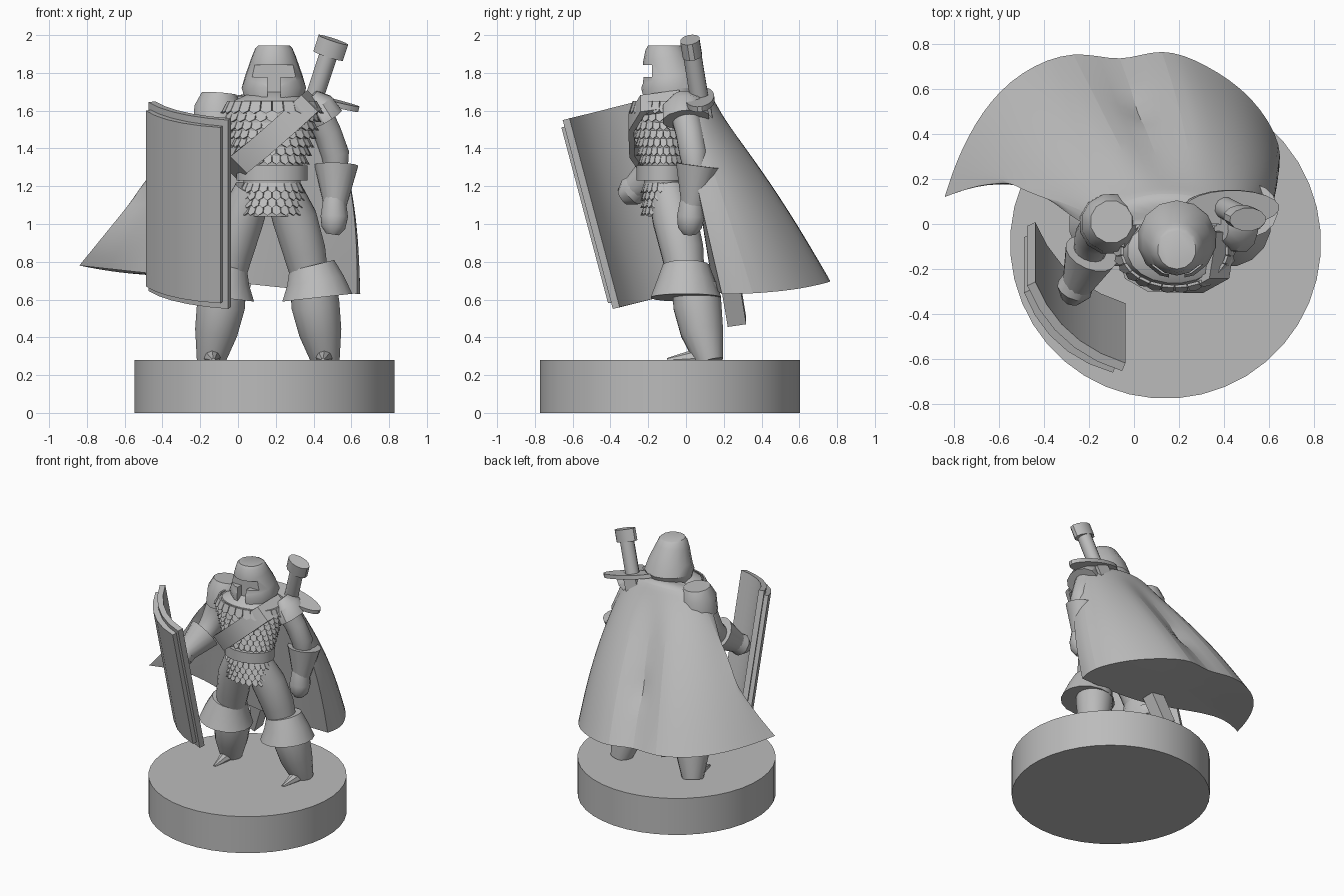
import bpy, bmesh, math
from mathutils import Vector

cube = bpy.data.objects.get("Cube")
if cube:
    bpy.data.objects.remove(cube, do_unlink=True)

grey = bpy.data.materials.new("plain grey")
grey.use_nodes = True
GREY = (0.5, 0.5, 0.5, 1)
grey.diffuse_color = GREY
grey.node_tree.nodes["Principled BSDF"].inputs["Base Color"].default_value = GREY


def finish(name, bm, smooth=True):
    bmesh.ops.recalc_face_normals(bm, faces=bm.faces[:])
    mesh = bpy.data.meshes.new(name)
    bm.to_mesh(mesh)
    bm.free()
    mesh.materials.append(grey)
    ob = bpy.data.objects.new(name, mesh)
    bpy.context.collection.objects.link(ob)
    if smooth:
        bpy.ops.object.select_all(action='DESELECT')
        ob.select_set(True)
        bpy.context.view_layer.objects.active = ob
        bpy.ops.object.shade_smooth_by_angle(angle=math.radians(35))
    return ob


def skin(bm, rings):
    """Join closed rings of points and cap both ends."""
    loops = [[bm.verts.new(p) for p in ring] for ring in rings]
    for a, b in zip(loops, loops[1:]):
        for k in range(len(a)):
            n = (k + 1) % len(a)
            bm.faces.new((a[k], a[n], b[n], b[k]))
    bm.faces.new(loops[0])
    bm.faces.new(loops[-1])


def loft(name, rings, sides=16, squash=1.0, mirror=False):
    """Closed tube through rings of (x, y, z, radius)."""
    bm = bmesh.new()
    pts = [Vector(((0.32 - r[0]) if mirror else r[0], r[1], r[2])) for r in rings]
    loops = []
    for i, p in enumerate(pts):
        t = (pts[min(i + 1, len(pts) - 1)] - pts[max(i - 1, 0)]).normalized()
        u = t.cross(Vector((0, 1, 0))).normalized()
        v = t.cross(u) * squash
        loops.append([p + rings[i][3] * (u * math.cos(a) + v * math.sin(a))
                      for a in (math.tau * (k + 0.5) / sides for k in range(sides))])
    skin(bm, loops)
    return finish(name, bm)


def sheet(name, rows, thickness):
    """Plate over a grid of points."""
    bm = bmesh.new()
    grid = [[bm.verts.new(p) for p in row] for row in rows]
    for a, b in zip(grid, grid[1:]):
        for k in range(len(a) - 1):
            bm.faces.new((a[k], a[k + 1], b[k + 1], b[k]))
    bm.normal_update()
    bmesh.ops.solidify(bm, geom=bm.faces[:], thickness=thickness)
    return finish(name, bm)


# Round base
loft("base", [(0.14, -0.085, 0, 0.69), (0.14, -0.085, 0.28, 0.69)], 40)

# Legs, cuffs and feet
for side, flip in (("left", False), ("right", True)):
    loft(side + "_thigh", [(0.24, -0.1, 1.18, 0.1), (0.3, -0.06, 1.03, 0.12),
                           (0.35, -0.02, 0.86, 0.115), (0.38, 0, 0.72, 0.1)], mirror=flip)
    loft(side + "_boot_cuff", [(0.39, 0, 0.78, 0.125), (0.41, 0, 0.7, 0.155),
                               (0.42, 0, 0.61, 0.19)], mirror=flip)
    loft(side + "_shin", [(0.4, 0.05, 0.68, 0.125), (0.41, 0.06, 0.57, 0.13),
                          (0.435, 0.085, 0.43, 0.115), (0.465, 0.125, 0.27, 0.075)], mirror=flip)
    loft(side + "_foot", [(0.46, 0.12, 0.3, 0.05), (0.455, 0.03, 0.29, 0.042),
                          (0.45, -0.1, 0.28, 0.01)], 8, mirror=flip)

# Torso and belt
CX, CY, SQUASH = 0.18, -0.12, 0.68
loft("torso", [(CX, CY, 1.04, 0.12), (CX, CY, 1.2, 0.15), (CX, CY, 1.3, 0.16),
               (CX, CY, 1.45, 0.2), (CX, CY, 1.58, 0.24), (CX, CY, 1.65, 0.21),
               (CX, CY, 1.7, 0.1)], 20, SQUASH)
loft("belt", [(CX, CY, 1.23, 0.19), (CX, CY, 1.31, 0.19)], 20, 0.75)


# Overlapping armour scales
def scale_rows(name, low, high, step, count):
    bm = bmesh.new()
    for row in range(int((high - low) / step + 1.5)):
        z = low + row * step
        r = 0.145 + max(0, z - 1.27) * 0.27
        for k in range(count):
            mid = math.tau * (k + 0.5 * (row % 2)) / count
            half = math.pi / count * 0.92
            outline = ((-half, 0, 0.03), (half, 0, 0.03), (half, 0.025, -0.02),
                       (0, 0.035, -0.035), (-half, 0.025, -0.02))
            face = bm.faces.new([bm.verts.new((CX + (r + dr) * math.cos(mid + da),
                                               CY + (r + dr) * SQUASH * math.sin(mid + da),
                                               z + dz)) for da, dr, dz in outline])
            ext = bmesh.ops.extrude_face_region(bm, geom=[face])
            inward = Vector((-math.cos(mid), -math.sin(mid), 0)) * 0.012
            bmesh.ops.translate(bm, vec=inward, verts=[
                v for v in ext["geom"] if isinstance(v, bmesh.types.BMVert)])
    finish(name, bm, False)


scale_rows("chest_scales", 1.35, 1.62, 0.045, 26)
scale_rows("skirt_scales", 1.08, 1.2, 0.04, 22)

# Diagonal chest strap
path = [(-0.02, -0.08, 1.29), (0.02, -0.22, 1.33), (0.11, -0.27, 1.4),
        (0.26, -0.275, 1.53), (0.36, -0.22, 1.62), (0.39, -0.03, 1.645)]
across = Vector((-0.044, 0, 0.044))
sheet("chest_strap", [[Vector(p) - across, Vector(p) + across] for p in path], 0.03)

# Helmet with a T-shaped visor opening
helmet = loft("helmet", [(0.19, -0.085, 1.61, 0.14), (0.19, -0.07, 1.72, 0.175),
                         (0.19, -0.085, 1.78, 0.155), (0.19, -0.11, 1.88, 0.12),
                         (0.19, -0.115, 1.93, 0.1), (0.19, -0.115, 1.945, 0.085)], 14)
bm = bmesh.new()
for x, z, w, h in ((0.19, 1.81, 0.24, 0.065), (0.19, 1.72, 0.07, 0.16)):
    made = bmesh.ops.create_cube(bm, size=1)["verts"]
    bmesh.ops.scale(bm, vec=(w, 0.12, h), verts=made)
    bmesh.ops.translate(bm, vec=(x, -0.24, z), verts=made)
cutter = finish("visor_cutter", bm, False)
cutter.hide_render = True
cutter.hide_set(True)
cut = helmet.modifiers.new("visor", 'BOOLEAN')
cut.operation = 'DIFFERENCE'
cut.object = cutter
cut.use_self = True

# Left arm, hanging down
loft("left_upper_arm", [(0.41, -0.01, 1.61, 0.08), (0.475, 0.02, 1.48, 0.075),
                        (0.515, 0.04, 1.37, 0.075), (0.52, 0.05, 1.28, 0.062)])
loft("left_pauldron", [(0.385, -0.015, 1.675, 0.045), (0.425, -0.01, 1.63, 0.085),
                       (0.47, 0, 1.555, 0.095)], 12, 1.35)
loft("left_gauntlet", [(0.52, 0.062, 1.31, 0.118), (0.515, 0.035, 1.1, 0.062)])
loft("left_fist", [(0.51, 0.03, 1.14, 0.06), (0.51, 0.025, 1.04, 0.075),
                   (0.505, 0.02, 0.98, 0.065), (0.5, 0.02, 0.945, 0.035)], 12)

# Right arm, bent towards the shield
loft("right_upper_arm", [(-0.1, 0, 1.6, 0.11), (-0.14, -0.02, 1.47, 0.1),
                         (-0.18, -0.06, 1.35, 0.085), (-0.2, -0.13, 1.28, 0.07)])
loft("right_pauldron", [(-0.1, 0.01, 1.69, 0.095), (-0.105, 0.005, 1.62, 0.13),
                        (-0.11, 0, 1.5, 0.135)], 12)
loft("right_gauntlet", [(-0.19, -0.13, 1.3, 0.12), (-0.25, -0.27, 1.19, 0.07)])
loft("right_fist", [(-0.24, -0.24, 1.21, 0.07), (-0.265, -0.29, 1.17, 0.08),
                    (-0.28, -0.335, 1.14, 0.045)], 12)

# Curved two-layer shield
chord = Vector((0.2, -0.18, -0.045))
axis = Vector((0, -0.13, 0.49))
out = Vector((-0.68, -0.71, -0.19))
middle = Vector((-0.255, -0.322, 1.1))
for name, size, lift in (("shield_back", 1.0, 0.0), ("shield_face", 0.93, 0.04)):
    sheet(name, [[middle + chord * u * size + axis * v * (size + 0.02)
                  + out * (0.065 * (1 - u * u) + lift - 0.025)
                  for u in (-1, -0.6, -0.2, 0.2, 0.6, 1)] for v in (-1, 1)], -0.04)

# Sword carried across the back
pommel = Vector((0.505, 0.02, 1.975))
along = Vector((-0.33, 0.165, -1)).normalized()


def sword_part(name, spans, sides, squash=1.0):
    loft(name, [(*(pommel + along * d), r) for d, r in spans], sides, squash)


sword_part("sword_pommel", [(0, 0.085), (0.09, 0.085)], 12, 0.62)
sword_part("sword_grip", [(0.08, 0.05), (0.36, 0.05)], 12)
loft("scabbard", [(0.39, 0.075, 1.65, 0.075), (-0.06, 0.27, 0.48, 0.07)], 4)
loft("sword_guard", [(0.43, 0.075, 1.645, 0.215), (0.437, 0.072, 1.673, 0.215)], 20, 0.36)

# Heavy closed cape: outer curve of the hem, then its front edge
hem = [(-0.84, 0.12, 0.78), (-0.79, 0.28, 0.77), (-0.68, 0.5, 0.75), (-0.51, 0.68, 0.73),
       (-0.26, 0.78, 0.72), (-0.06, 0.71, 0.71), (0.12, 0.79, 0.7), (0.32, 0.71, 0.68),
       (0.53, 0.57, 0.65), (0.67, 0.34, 0.63), (0.63, 0.19, 0.63),
       (0.25, 0.14, 0.66), (-0.1, 0.13, 0.7), (-0.57, 0.27, 0.75)]
BACK = 11


def collar(a, b, z, rise):
    ring = []
    for k in range(BACK):
        t = math.radians(185 - 19 * k)
        ring.append(Vector((0.15 + a * math.cos(t), b * math.sin(t), z + rise * math.sin(t))))
    return ring + [Vector((0.15 + a * s, 0, z)) for s in (0.5, 0, -0.5)]


shoulder = collar(0.37, 0.17, 1.55, 0.07)
rows = [collar(0.17, 0.09, 1.68, 0.02), collar(0.29, 0.14, 1.64, 0.04), shoulder]
for t in (0.25, 0.5, 0.75, 1):
    swell = math.sin(math.pi * t)
    row = [s.lerp(Vector(h), t) for s, h in zip(shoulder, hem)]
    for k in range(1, BACK):
        angle = math.radians(185 - 19 * k)
        row[k] += Vector((math.cos(angle), math.sin(angle), 0)) * 0.04 * swell
    row[0].y += 0.13 * swell
    row[5].y -= 0.07 * swell
    rows.append(row)
bm = bmesh.new()
skin(bm, rows)
bmesh.ops.recalc_face_normals(bm, faces=bm.faces[:])
bm.normal_update()
crease = bm.edges.layers.float.new("crease_edge")
for e in bm.edges:
    if e.calc_face_angle() > 0.9:
        e[crease] = 1
cape = finish("cape", bm)
soft = cape.modifiers.new("soften", 'SUBSURF')
soft.levels = soft.render_levels = 2
